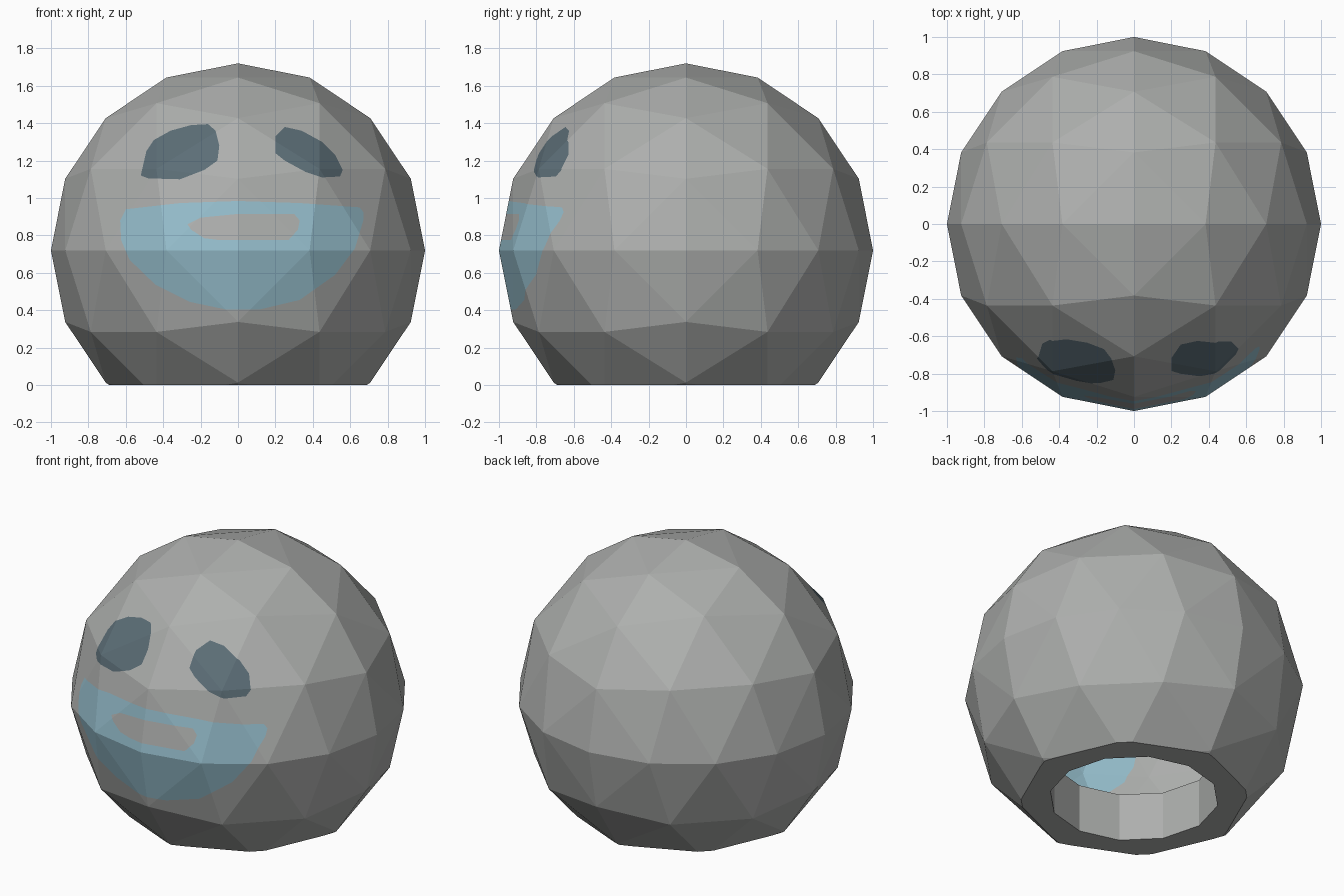
import bpy
import bmesh
import math
from mathutils import Vector

cube = bpy.data.objects.get("Cube")
if cube:
    bpy.data.objects.remove(cube)

CENTRE_Z = 0.72
HOLE_RADIUS = 0.5
HOLE_SIDES = 12
COLLAR_HEIGHT = 0.31
GREY, DARK, BLUE, GAP = range(4)


def make_material(name, colour):
    mat = bpy.data.materials.new(name)
    mat.use_nodes = True
    mat.diffuse_color = (*colour, 1)
    mat.node_tree.nodes["Principled BSDF"].inputs["Base Color"].default_value = (*colour, 1)
    return mat


def sphere_point(steps):
    """Point of an octahedral sphere with four steps along each edge."""
    if all(steps):
        lengths = {1: 0.436, 2: 0.787}
        return Vector([math.copysign(lengths[abs(s)], s) for s in steps])
    return Vector([math.sin(s * math.pi / 8) for s in steps])


def paint(bm, outline, source, target):
    """Cut a convex front outline (x, z) into the faces and colour its inside."""
    middle = sum((Vector(p) for p in outline), Vector((0, 0))) / len(outline)
    for face in bm.faces:
        if face.material_index == source and face.normal.y < -0.05:
            face.material_index = target
    for (ax, az), (bx, bz) in zip(outline, outline[1:] + outline[:1]):
        start = Vector((ax, 0, az))
        normal = Vector((az - bz, 0, bx - ax)).normalized()
        if normal.dot(Vector((middle.x, 0, middle.y)) - start) < 0:
            normal.negate()
        faces = [f for f in bm.faces if f.material_index == target]
        edges = {e for f in faces for e in f.edges}
        verts = {v for f in faces for v in f.verts}
        bmesh.ops.bisect_plane(bm, geom=[*verts, *edges, *faces], dist=1e-5,
                               plane_co=start, plane_no=normal)
        for face in bm.faces:
            if face.material_index == target:
                if normal.dot(face.calc_center_median() - start) < 0:
                    face.material_index = source


# Faceted ball, made as the hull of evenly stepped points
bm = bmesh.new()
span = range(-4, 5)
for a in span:
    for b in span:
        for c in span:
            if abs(a) + abs(b) + abs(c) == 4:
                bm.verts.new(sphere_point((a, b, c)) + Vector((0, 0, CENTRE_Z)))
bmesh.ops.convex_hull(bm, input=bm.verts[:])
bmesh.ops.recalc_face_normals(bm, faces=bm.faces[:])

# Flat base
bmesh.ops.bisect_plane(bm, geom=bm.verts[:] + bm.edges[:] + bm.faces[:],
                       plane_co=(0, 0, 0), plane_no=(0, 0, -1), clear_outer=True)
rim = [e for e in bm.edges if e.is_boundary]
turn = math.tau / HOLE_SIDES
hole = [bm.verts.new((HOLE_RADIUS * math.cos(i * turn), HOLE_RADIUS * math.sin(i * turn), 0))
        for i in range(HOLE_SIDES)]
hole_edges = [bm.edges.new((hole[i - 1], hole[i])) for i in range(HOLE_SIDES)]
bmesh.ops.triangle_fill(bm, edges=rim + hole_edges, use_beauty=True, normal=(0, 0, -1))

# Collar standing up inside the hole
collar = [bm.verts.new(v.co + Vector((0, 0, COLLAR_HEIGHT))) for v in hole]
for i in range(HOLE_SIDES):
    bm.faces.new((hole[i], hole[i - 1], collar[i - 1], collar[i]))
bmesh.ops.recalc_face_normals(bm, faces=bm.faces[:])
bm.normal_update()

# Keep the collar and base out of the painting
inner = [f for f in bm.faces if all(math.hypot(v.co.x, v.co.y) < HOLE_RADIUS + 0.01
                                    and v.co.z < COLLAR_HEIGHT + 0.01 for v in f.verts)]
for face in inner:
    face.material_index = GAP + 1

# Face markings
right_eye = [(-.52, 1.12), (-.48, 1.105), (-.31, 1.1), (-.18, 1.15), (-.11, 1.2), (-.1, 1.28),
             (-.12, 1.36), (-.16, 1.395), (-.25, 1.39), (-.36, 1.36), (-.45, 1.31), (-.49, 1.25)]
left_eye = [(.2, 1.24), (.2, 1.33), (.25, 1.38), (.34, 1.36), (.45, 1.3), (.52, 1.23),
            (.56, 1.15), (.545, 1.115), (.45, 1.11), (.36, 1.14), (.25, 1.2)]
mouth = [(-.6, .94), (-.31, .973), (0, .984), (.33, .973), (.65, .95), (.67, .925),
         (.67, .88), (.625, .73), (.52, .59), (.33, .455), (.12, .405), (-.07, .405),
         (-.26, .445), (-.44, .535), (-.58, .67), (-.625, .775), (-.63, .88)]
mouth_gap = [(-.27, .86), (-.2, .895), (0, .915), (.3, .915), (.33, .88), (.32, .83),
             (.27, .775), (-.1, .775), (-.18, .785), (-.25, .83)]
paint(bm, mouth, GREY, BLUE)
paint(bm, mouth_gap, BLUE, GAP)
for face in bm.faces:
    if face.material_index >= GAP:
        face.material_index = GREY
for eye in (right_eye, left_eye):
    # Each eye gets its own temporary index so the cuts stay separate
    paint(bm, eye, GREY, GAP)
    for face in bm.faces:
        if face.material_index == GAP:
            face.material_index = DARK

mesh = bpy.data.meshes.new("ball_head")
bm.to_mesh(mesh)
bm.free()
for name, colour in (("stone grey", (0.42, 0.43, 0.42)),
                     ("dark slate", (0.106, 0.155, 0.183)),
                     ("pale blue", (0.30, 0.51, 0.60))):
    mesh.materials.append(make_material(name, colour))
head = bpy.data.objects.new("ball_head", mesh)
bpy.context.collection.objects.link(head)
